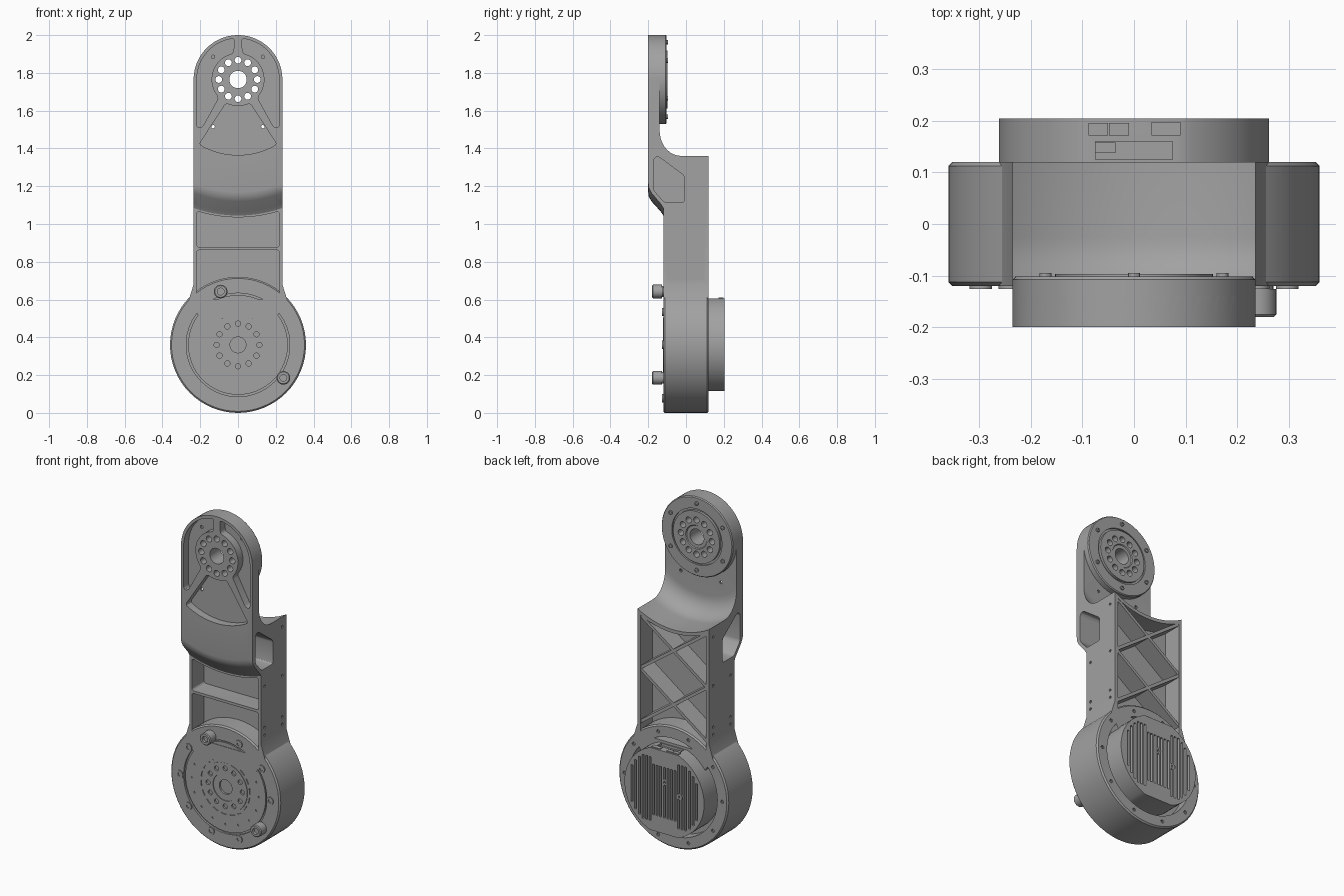
import bpy, bmesh
from math import sin, cos, pi, radians, sqrt
from mathutils import Vector

if "Cube" in bpy.data.objects:
    bpy.data.objects.remove(bpy.data.objects["Cube"])

PIVOT, HUB = 1.765, 0.36      # heights of the two joint axes
HALF = 0.235                  # half width of the arm


def material(name, rgb):
    m = bpy.data.materials.new(name)
    m.use_nodes = True
    m.diffuse_color = (*rgb, 1)
    m.node_tree.nodes["Principled BSDF"].inputs["Base Color"].default_value = (*rgb, 1)
    return m


GREY = material("machined grey", (0.36, 0.36, 0.36))
parts = []


def finish(name, bm, helper=False):
    bmesh.ops.recalc_face_normals(bm, faces=bm.faces[:])
    me = bpy.data.meshes.new(name)
    bm.to_mesh(me)
    bm.free()
    ob = bpy.data.objects.new(name, me)
    bpy.context.collection.objects.link(ob)
    me.materials.append(GREY)
    ob.hide_render = helper
    if not helper:
        parts.append(ob)
    return ob


def prism(name, polys, a, b, axis="y", rounding=0, helper=False):
    """Extrude outlines from a to b; outlines are (x, z), or (y, z) along x."""
    bm = bmesh.new()
    for poly in polys:
        vs = [bm.verts.new((p, a, q) if axis == "y" else (a, p, q)) for p, q in poly]
        face = bm.faces.new(vs)
        ext = bmesh.ops.extrude_face_region(bm, geom=[face])["geom"]
        step = Vector((0, b - a, 0)) if axis == "y" else Vector((b - a, 0, 0))
        bmesh.ops.translate(bm, verts=[g for g in ext if isinstance(g, bmesh.types.BMVert)], vec=step)
    bmesh.ops.recalc_face_normals(bm, faces=bm.faces[:])
    if rounding:
        i = 1 if axis == "y" else 0
        sharp = [e for e in bm.edges if abs(e.verts[0].co[i] - e.verts[1].co[i]) > 1e-4
                 and e.calc_face_angle(0) > 0.4]
        bmesh.ops.bevel(bm, geom=sharp, offset=rounding, segments=3, profile=0.5,
                        affect="EDGES", clamp_overlap=True)
    return finish(name, bm, helper)


def lathe(name, profile, cx, cz, steps=64, closed=False, helper=False):
    """Spin a (radius, y) profile around an axis parallel to y."""
    bm = bmesh.new()
    vs = [bm.verts.new((cx + r, y, cz)) for r, y in profile]
    pairs = list(zip(vs, vs[1:])) + ([(vs[-1], vs[0])] if closed else [])
    edges = [bm.edges.new(p) for p in pairs]
    bmesh.ops.spin(bm, geom=vs + edges, cent=(cx, 0, cz), axis=(0, 1, 0),
                   angle=2 * pi, steps=steps, use_merge=True)
    bmesh.ops.remove_doubles(bm, verts=bm.verts[:], dist=1e-5)
    return finish(name, bm, helper)


def cut(target, *cutters):
    for c in cutters:
        mod = target.modifiers.new("cut", "BOOLEAN")
        mod.operation, mod.solver, mod.object = "DIFFERENCE", "EXACT", c
    dg = bpy.context.evaluated_depsgraph_get()
    me = bpy.data.meshes.new_from_object(target.evaluated_get(dg))
    target.modifiers.clear()
    target.data = me


def drop(*cutters):
    for c in cutters:
        bpy.data.objects.remove(c)


def arc(r, start, end, cz, n=16, cx=0):
    return [(cx + r * cos(radians(start + (end - start) * i / n)),
             cz + r * sin(radians(start + (end - start) * i / n))) for i in range(n + 1)]


def circle(r, cx, cz, n=16):
    return arc(r, 0, 360 - 360 / n, cz, n - 1, cx)


def ring(count, radius, r, cz, n=16, turn=0):
    return [circle(r, radius * cos(turn + 2 * pi * i / count),
                   cz + radius * sin(turn + 2 * pi * i / count), n) for i in range(count)]


def rect(x0, x1, z0, z1):
    return [(x0, z0), (x1, z0), (x1, z1), (x0, z1)]


def flip(poly):
    return [(-x, z) for x, z in poly]


# Arm: one outline, stepped front and back by turned cuts around the upper pivot
arm = prism("arm", [arc(HALF, 0, 180, PIVOT, 32) +
                    [(-HALF, 0.68), (-0.26, 0.6), (-0.2, 0.5), (0.2, 0.5), (0.26, 0.6), (HALF, 0.68)]],
            -0.2, 0.12)
fillet = [(0.354 + 0.114 * sin(radians(a)), -0.026 - 0.114 * cos(radians(a))) for a in range(0, 91, 10)]
back_step = lathe("back_step", [(0, -0.14)] + fillet + [(0.468, 0.3), (0, 0.3)], 0, PIVOT, 96, helper=True)
front_step = lathe("front_step", [(0.59, -0.201), (0.62, -0.197), (0.645, -0.183), (0.7, -0.133), (0.72, -0.12),
                                  (1.6, -0.12), (1.6, -0.3), (0.59, -0.3)], 0, PIVOT, 128, True, True)

# Upper plate pockets: two side pockets and a fan below the joint ring
side = arc(0.218, 0, 85, PIVOT) + arc(0.14, 80, -43, PIVOT) + [(0.19, 1.51), (0.218, 1.51)]
fan = arc(0.14, -117, -63, PIVOT, 8) + arc(0.4, -59, -121, PIVOT, 16)
plate_pockets = prism("plate_pockets", [side, flip(side), fan], -0.3, -0.153, rounding=0.015, helper=True)

# Front and back bays of the lower arm, and blind side windows
bay = [(-0.22, 0.878), (0.22, 0.878)] + arc(0.73, -72.5, -107.5, PIVOT, 12)
front_bays = prism("front_bays", [bay, rect(-0.22, 0.22, 0.6, 0.862)], -0.3, -0.005, rounding=0.015, helper=True)
back_bay = prism("back_bay", [[(-0.215, 0.62), (0.215, 0.62)] + arc(0.488, -63.9, -116.1, PIVOT)],
                 0.008, 0.3, helper=True)
hexagon = [(-0.172, 1.18), (-0.115, 1.115), (-0.008, 1.115), (-0.008, 1.255), (-0.15, 1.36), (-0.172, 1.345)]
windows = [prism("window", [hexagon], s * 0.02, s * 0.4, "x", 0.015, True) for s in (-1, 1)]

# Screw holes in the arm
dots = [circle(0.008, y, z, 10) for z in (0.72, 0.765, 1.01, 1.3) for y in (-0.085, 0.08) if z < 1.2 or y > 0]
side_holes = [prism("side_hole", dots, s * 0.228, s * 0.3, "x", helper=True) for s in (-1, 1)]
plate_holes = prism("plate_holes", [circle(0.009, s * 0.132, z, 10) for s in (-1, 1) for z in (1.515, 1.885)],
                    -0.3, -0.13, helper=True)
joint_holes = prism("joint_holes", ring(12, 0.102, 0.018, PIVOT) + [circle(0.046, 0, PIVOT, 32)],
                    -0.3, 0.1, helper=True)
cut(arm, back_step, front_step, plate_pockets, front_bays, back_bay, *windows, *side_holes,
    plate_holes, joint_holes)

# Lattice ribs in the back bay
ribs = []
for z0, z1 in ((0.69, 1.01), (1.01, 1.33)):
    for s in (-1, 1):
        a, b = Vector((-0.222 * s, z0)), Vector((0.222 * s, z1))
        n = (b - a).orthogonal().normalized() * 0.009
        ribs.append([tuple(v) for v in (a - n, b - n, b + n, a + n)])
prism("lattice_ribs", ribs, 0.0, 0.118)

# Upper joint: flange and output disc behind the plate
flange = lathe("joint_flange", [(0, -0.145), (0.235, -0.145), (0.235, -0.108), (0.23, -0.102), (0.165, -0.102),
                                (0.165, -0.112), (0.153, -0.112), (0.153, -0.097), (0.07, -0.097),
                                (0.066, -0.102), (0, -0.102)], 0, PIVOT)
cut(flange, joint_holes)

# Lower joint housing
hub = lathe("hub_housing", [(0, -0.105), (0.042, -0.105), (0.042, -0.116), (0.08, -0.116), (0.08, -0.121),
                            (0.145, -0.121), (0.145, -0.117), (0.264, -0.117), (0.264, -0.108), (0.274, -0.108),
                            (0.274, -0.12), (0.352, -0.12), (0.36, -0.112), (0.36, 0.112), (0.352, 0.12),
                            (0.29, 0.12), (0.29, 0.06), (0, 0.06)], 0, HUB)
dashes = [arc(0.163, a, a + 12, HUB, 4) + arc(0.158, a + 12, a, HUB, 4) for a in range(0, 360, 20)]
hub_cuts = prism("hub_cuts", ring(12, 0.113, 0.014, HUB) + ring(16, 0.22, 0.006, HUB, 8) + dashes,
                 -0.3, -0.111, helper=True)
back_screws = prism("back_screws", ring(10, 0.322, 0.01, HUB, 10), 0.108, 0.3, helper=True)
cut(hub, hub_cuts, back_screws)

# Hub screws, with two tall standoffs
for i in range(10):
    t = 2 * pi * i / 10
    x, z = 0.297 * cos(t), HUB + 0.297 * sin(t)
    if i in (3, 9):
        lathe("standoff", [(0, -0.165), (0.018, -0.165), (0.018, -0.18), (0.031, -0.18), (0.036, -0.175),
                           (0.036, -0.126), (0.03, -0.126), (0.03, -0.118), (0, -0.118)], x, z, 24)
    else:
        lathe("hub_screw", [(0, -0.119), (0.011, -0.119), (0.011, -0.126), (0.022, -0.126),
                            (0.022, -0.115), (0, -0.115)], x, z, 16)

# Flange screws
for i in range(6):
    t = 2 * pi * i / 6 + pi / 6
    lathe("flange_screw", [(0, -0.099), (0.006, -0.099), (0.006, -0.095), (0.012, -0.095), (0.012, -0.106),
                           (0, -0.106)], 0.198 * cos(t), PIVOT + 0.198 * sin(t), 12)

# Motor drive: flat-topped disc with cooling slots and a cable notch
flat = 69.2
motor = prism("motor_drive", [arc(0.262, -flat, flat, HUB, 32) + arc(0.262, 180 - flat, 180 + flat, HUB, 32)],
              0.05, 0.204)
slots = []
for i in range(-9, 10):
    x = i * 0.0235
    h = min(0.19, sqrt(0.238 ** 2 - x * x)) if abs(i) > 3 else 0.15
    slots.append(rect(x - 0.0065, x + 0.0065, HUB - h, HUB + h))
fin_slots = prism("fin_slots", slots, 0.155, 0.3, helper=True)
notch = prism("cable_notch", [rect(-0.075, 0.075, 0.59, 0.7)], 0.125, 0.16, helper=True)
cut(motor, fin_slots, notch)

# Sockets on the motor top and two pads among the fins
for x0, x1, y0, y1, top in ((-0.088, -0.05, 0.172, 0.196, 0.61), (-0.048, -0.01, 0.172, 0.196, 0.61),
                            (0.034, 0.09, 0.172, 0.198, 0.61), (-0.075, -0.036, 0.138, 0.158, 0.6)):
    prism("socket", [rect(x0, x1, 0.58, top)], y0, y1)
for x, z in ((0.0, 0.42), (-0.1, 0.36)):
    lathe("fin_boss", [(0, 0.19), (0.008, 0.19), (0.008, 0.204), (0.018, 0.204), (0.018, 0.15), (0, 0.15)], x, z, 16)

drop(back_step, front_step, plate_pockets, front_bays, back_bay, *windows, *side_holes, plate_holes,
     joint_holes, hub_cuts, back_screws, fin_slots, notch)

# Smooth shading with crisp edges
bpy.ops.object.select_all(action="DESELECT")
for ob in parts:
    ob.select_set(True)
bpy.context.view_layer.objects.active = arm
bpy.ops.object.shade_smooth_by_angle(angle=radians(30))
